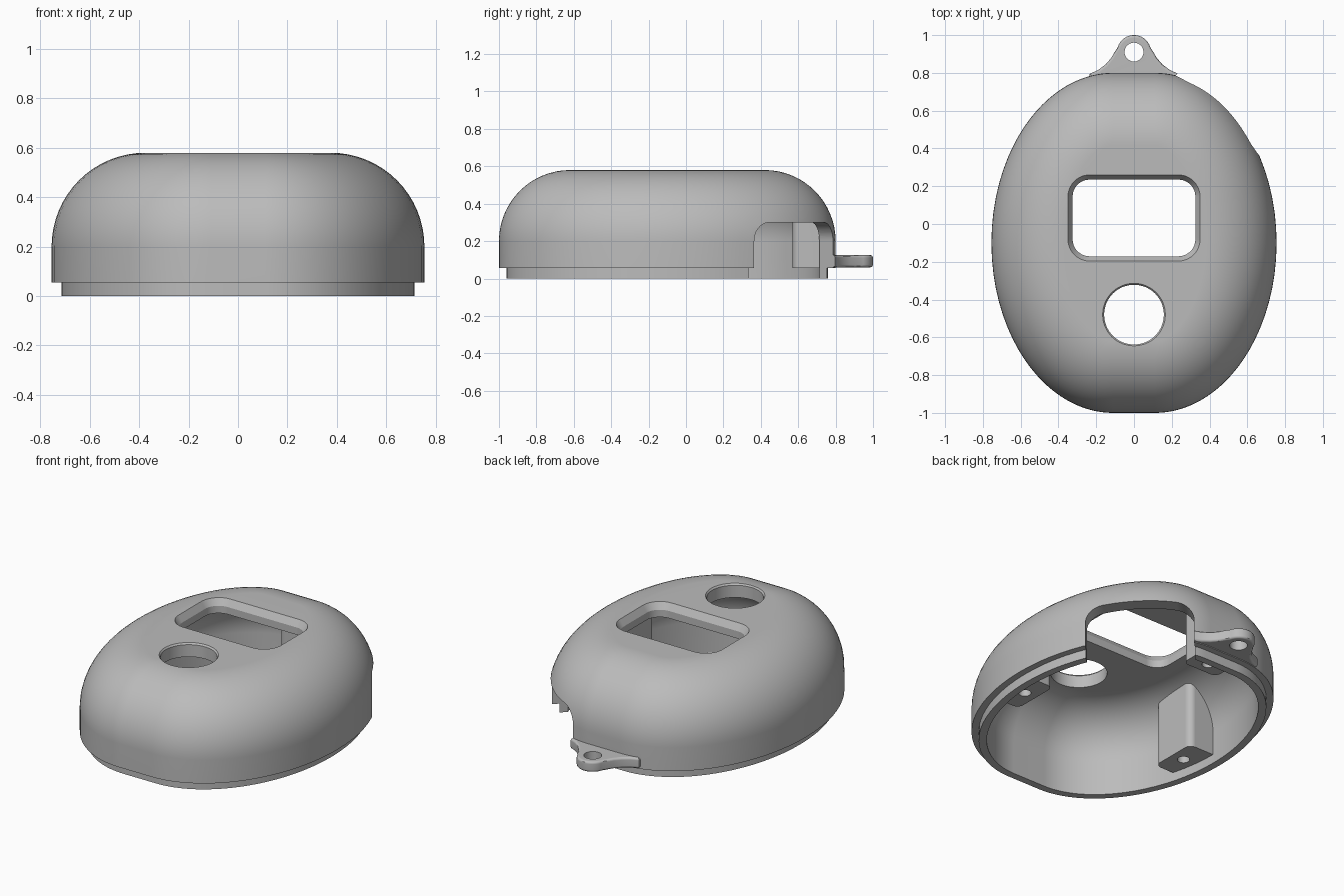
import bpy, bmesh
from math import sin, cos, pi, sqrt, radians

cube = bpy.data.objects.get("Cube")
if cube:
    bpy.data.objects.remove(cube, do_unlink=True)

grey = bpy.data.materials.new("plain grey")
grey.use_nodes = True
grey.diffuse_color = (0.5, 0.5, 0.5, 1)
grey.node_tree.nodes["Principled BSDF"].inputs["Base Color"].default_value = (0.5, 0.5, 0.5, 1)

# Overall dimensions
HALF_X, HALF_Y, MID_Y, FLAT = 0.755, 0.9, -0.1, 0.11
ROUND, SPRING, WALL, RIM = 0.38, 0.2, 0.085, 0.055


def oval(inset, z, n=48):
    """Two half ellipses joined by short flats, moved inward by inset."""
    a, b, pts = HALF_X - FLAT, HALF_Y, []
    for side in (1, -1):
        for i in range(n + 1):
            t = -pi / 2 + pi * i / n + (pi if side < 0 else 0)
            c, s = cos(t), sin(t)
            k = sqrt((a * c) ** 2 + (b * s) ** 2)
            pts.append((side * FLAT + a * a * c / k - inset * c,
                        MID_Y + b * b * s / k - inset * s, z))
    return pts


def rounded_rect(cx, cy, hx, hy, r, z, n=10):
    pts = []
    for q, (sx, sy) in enumerate(((1, 1), (-1, 1), (-1, -1), (1, -1))):
        for i in range(n + 1):
            t = (q + i / n) * pi / 2
            pts.append((cx + sx * (hx - r) + r * cos(t), cy + sy * (hy - r) + r * sin(t), z))
    return pts


def circle(cx, cy, r, z, n=64):
    return [(cx + r * cos(2 * pi * i / n), cy + r * sin(2 * pi * i / n), z) for i in range(n)]


def loft(name, rings):
    """Closed solid through rings that have the same number of points."""
    bm = bmesh.new()
    loops = [[bm.verts.new(p) for p in ring] for ring in rings]
    for lo, hi in zip(loops, loops[1:]):
        for i in range(len(lo)):
            j = (i + 1) % len(lo)
            bm.faces.new((lo[i], lo[j], hi[j], hi[i]))
    bm.faces.new(loops[0][::-1])
    bm.faces.new(loops[-1])
    bmesh.ops.recalc_face_normals(bm, faces=bm.faces)
    mesh = bpy.data.meshes.new(name)
    bm.to_mesh(mesh)
    bm.free()
    mesh.materials.append(grey)
    obj = bpy.data.objects.new(name, mesh)
    bpy.context.collection.objects.link(obj)
    return obj


def apply(obj, mod):
    bpy.context.view_layer.objects.active = obj
    bpy.ops.object.modifier_apply(modifier=mod.name)


def combine(obj, tool, operation="DIFFERENCE"):
    tool.hide_render = True
    mod = obj.modifiers.new("combine", "BOOLEAN")
    mod.operation, mod.solver, mod.object = operation, "EXACT", tool
    apply(obj, mod)
    bpy.data.objects.remove(tool, do_unlink=True)


def dome(radius, steps=16):
    """Rings that round the side wall over into the flat top."""
    angles = [pi / 2 * i / steps for i in range(steps + 1)]
    return [oval(ROUND - radius * cos(t), SPRING + radius * sin(t)) for t in angles]


# Outer body with a stepped lip below
body = loft("case_shell", [oval(0.04, 0), oval(0.04, RIM), oval(0, RIM)] + dome(ROUND))

# Hollow inside, leaving three screw posts against the wall
cavity = loft("cavity", [oval(WALL, -0.1)] + dome(ROUND - WALL))
posts = [(0, 0.785, 0.12, 0.215), (0.75, -0.26, 0.25, 0.15), (-0.75, -0.26, 0.25, 0.15)]
for cx, cy, hx, hy in posts:
    combine(cavity, loft("post", [rounded_rect(cx, cy, hx, hy, 0.04, z) for z in (RIM, 0.8)]))
combine(body, cavity)
for x, y in ((0, 0.645), (0.58, -0.26), (-0.58, -0.26)):
    combine(body, loft("screw_hole", [circle(x, y, 0.035, z, 24) for z in (-0.1, 0.25)]))

# Keyring tab at the back
half = [(0.24, 0.75), (0.235, 0.795), (0.19, 0.815), (0.15, 0.845), (0.12, 0.88), (0.1, 0.915)]
arc = [(0.09 * cos(radians(d)), 0.91 + 0.09 * sin(radians(d))) for d in range(15, 166, 10)]
edge = half + arc + [(-x, y) for x, y in reversed(half)]
tab = loft("keyring_tab", [[(x, y, z) for x, y in edge] for z in (0.06, 0.125)])
bevel = tab.modifiers.new("soft edge", "BEVEL")
bevel.width, bevel.segments, bevel.angle_limit = 0.014, 3, radians(60)
apply(tab, bevel)
combine(body, tab, "UNION")
combine(body, loft("ring_hole", [circle(0, 0.91, 0.05, z, 40) for z in (0, 0.2)]))

# Chamfered screen window and round button hole in the top
combine(body, loft("window", [rounded_rect(0, 0.032, 0.325 + g, 0.203 + g, 0.09 + g, z)
                              for g, z in ((0, 0.35), (0, 0.54), (0.025, 0.58), (0.025, 0.7))]))
combine(body, loft("button_hole", [circle(0, -0.48, r, z) for r, z in
                                   ((0.158, 0.35), (0.158, 0.57), (0.166, 0.58), (0.166, 0.7))]))

# Arched connector opening, cut diagonally through one back corner
d = sqrt(0.5)
arch = rounded_rect(0.095, 0.05, 0.305, 0.25, 0.1, 0)
combine(body, loft("side_opening", [[(d * (s - t), d * (s + t), z) for t, z, _ in arch]
                                    for s in (0.6, 1.3)]))

# Smooth shading with crisp edges
bpy.ops.object.select_all(action="DESELECT")
body.select_set(True)
bpy.context.view_layer.objects.active = body
bpy.ops.object.shade_smooth_by_angle(angle=radians(30))
weighted = body.modifiers.new("even shading", "WEIGHTED_NORMAL")
weighted.keep_sharp = True
